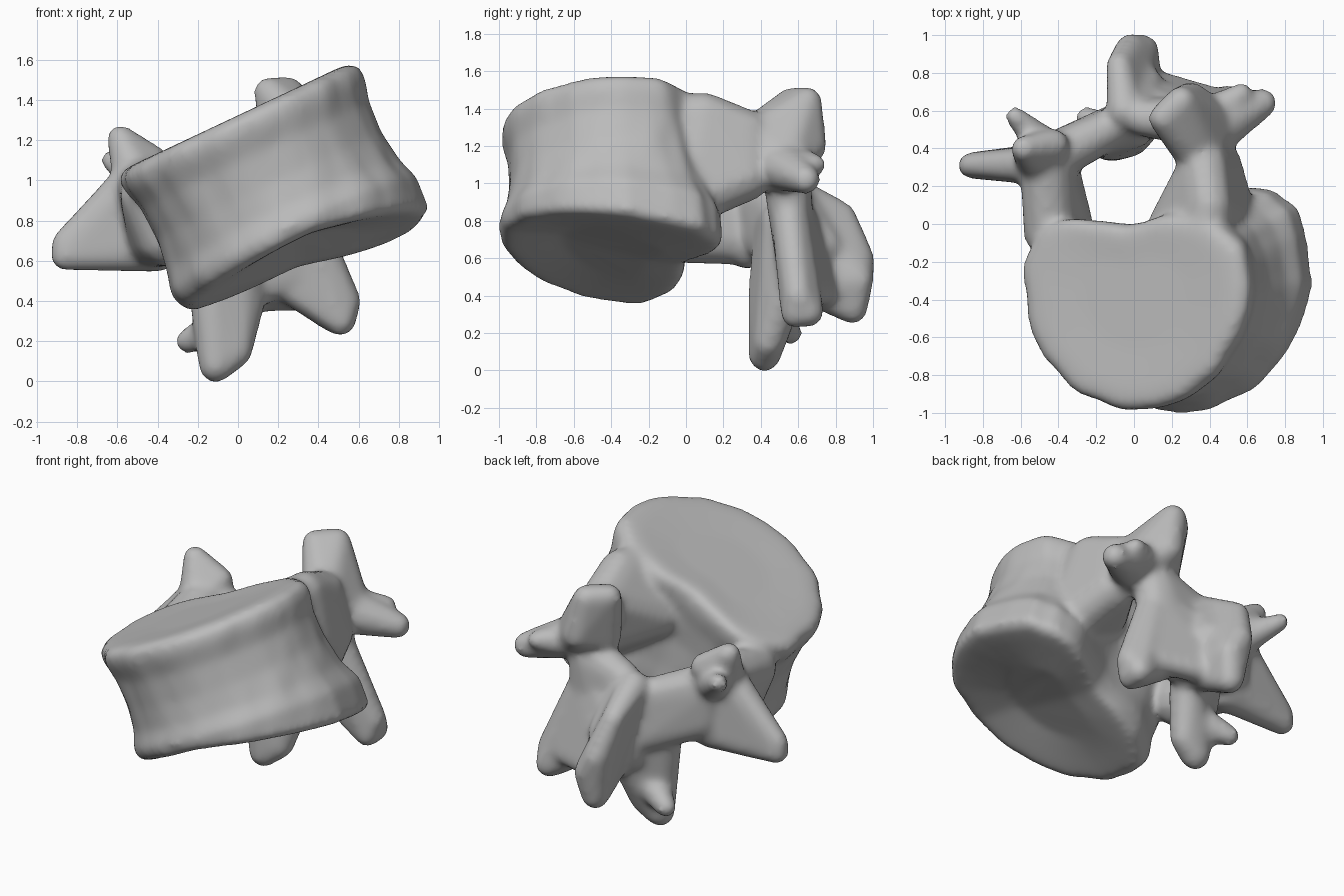
import bpy, bmesh, math
from mathutils import Matrix, Vector, noise

cube = bpy.data.objects.get("Cube")
if cube:
    bpy.data.objects.remove(cube, do_unlink=True)

bone = bpy.data.materials.new("bone_grey")
bone.use_nodes = True
GREY = (0.5, 0.5, 0.5, 1)
bone.diffuse_color = GREY
bone.node_tree.nodes["Principled BSDF"].inputs["Base Color"].default_value = GREY
parts = []


def finish(name, bm):
    bmesh.ops.recalc_face_normals(bm, faces=bm.faces)
    mesh = bpy.data.meshes.new(name)
    bm.to_mesh(mesh)
    bm.free()
    obj = bpy.data.objects.new(name, mesh)
    bpy.context.collection.objects.link(obj)
    parts.append(obj)


def hull(name, *balls):
    """Convex skin stretched over balls given as (x, y, z, radius)."""
    bm = bmesh.new()
    for x, y, z, r in balls:
        bmesh.ops.create_icosphere(bm, subdivisions=2, radius=r,
                                   matrix=Matrix.Translation((x, y, z)))
    out = bmesh.ops.convex_hull(bm, input=bm.verts)
    inside = set(out["geom_interior"] + out["geom_unused"])
    bmesh.ops.delete(bm, geom=[g for g in inside if isinstance(g, bmesh.types.BMVert)],
                     context='VERTS')
    finish(name, bm)


def body():
    """Slightly waisted, twisted drum, D-shaped with a notch at the back."""
    bm = bmesh.new()
    pose = Matrix.Translation((0.16, -0.385, 0.98))
    for angle, axis in ((-3.8, 'X'), (8, 'Z'), (-25.5, 'Y')):
        pose = pose @ Matrix.Rotation(math.radians(angle), 4, axis)
    # (height, outline scale): flat end, rounded rim, waist, rounded rim, flat end
    profile = [(-.37, .45), (-.38, .8), (-.38, .92), (-.35, .99), (-.28, 1.01), (-.17, .95),
               (0, .92), (.17, .93), (.28, .98), (.34, .98), (.375, .92), (.38, .8), (.37, .45)]
    count = 72
    rings = []
    for h, s in profile:
        ring = []
        for i in range(count):
            a = math.tau * i / count
            c, d = math.cos(a), math.sin(a)
            if d > 0:
                x = .67 * math.copysign(abs(c) ** .85, c)
                twist = .4 if x > 0 > h else .2
                y = .48 * d ** .6 * (1 - twist * x / .67 * h / .37)
                y -= .08 * math.exp(-(x / .25) ** 2) * d
            else:
                x, y = .67 * c, -.61 * abs(d) ** 1.15
            rough = 1 + .03 * noise.noise(Vector((c * 5, d * 5, h * 4)))
            tilt = .12 * y * min(h, 0) / .37
            # The lower rim is thicker on the left
            if h < -.3:
                tilt -= .1 * max(x, 0) / .67 * s
            ring.append(bm.verts.new(pose @ Vector((x * s * rough, y * s * rough, h + tilt))))
        rings.append(ring)
    for low, high in zip(rings, rings[1:]):
        for i in range(count):
            j = (i + 1) % count
            bm.faces.new((low[i], low[j], high[j], high[i]))
    bm.faces.new(rings[0])
    bm.faces.new(rings[-1])
    finish("body", bm)


body()

# Left side of the arch
hull("left_pedicle", (.38, -.05, 1.34, .14), (.4, .1, 1.37, .12), (.5, .04, .93, .15),
     (.21, -.01, 1.1, .14), (.37, .32, 1.27, .13), (.43, .32, 1.04, .14))
hull("left_upper_joint", (.34, .38, 1.24, .13), (.43, .52, 1.08, .13), (.15, .56, 1.44, .075),
     (.25, .65, 1.44, .08), (.3, .66, 1.2, .095), (.2, .52, 1.15, .09))
hull("left_side_process", (.4, .48, 1.1, .14), (.5, .58, 1.08, .11), (.68, .64, 1.02, .08))
hull("left_side_spur", (.45, .6, 1.1, .1), (.57, .69, 1.1, .06))
hull("left_lamina", (.05, .56, .95, .1), (.3, .54, 1.02, .13), (.3, .58, .53, .09),
     (.1, .6, .47, .1))
hull("left_lower_joint", (.28, .54, .95, .1), (.53, .6, .4, .085), (.51, .58, .3, .075),
     (.51, .66, .31, .08), (.28, .6, .46, .09), (.4, .61, .36, .075))
hull("left_web", (.42, .66, .42, .07), (.04, .76, .42, .08), (0, .66, .78, .08),
     (.3, .58, .85, .08))

# Right side of the arch
hull("right_pedicle", (-.45, -.04, .92, .14), (-.36, -.02, .72, .15),
     (-.47, .3, .98, .14), (-.42, .3, .69, .13))
hull("right_upper_joint", (-.5, .33, 1.0, .13), (-.585, .4, 1.21, .07), (-.43, .42, 1.09, .09))
hull("right_upper_spur", (-.48, .42, 1.0, .1), (-.63, .57, 1.1, .055))
hull("right_side_process", (-.865, .31, .62, .07), (-.865, .31, .69, .065),
     (-.56, .31, .97, .1), (-.4, .33, .65, .11))
hull("right_lamina", (-.06, .54, .85, .1), (-.05, .55, .6, .11), (-.42, .36, .96, .13),
     (-.4, .37, .74, .12))
hull("right_lower_joint", (-.11, .42, .08, .09), (-.01, .44, .15, .085), (-.2, .46, .8, .1),
     (0, .5, .8, .1), (-.13, .43, .4, .1), (.03, .52, .4, .11))
hull("right_lower_spur", (-.1, .48, .27, .1), (-.25, .56, .2, .065))

# Rear spine, leaning so that its crest lies to the right
hull("rear_spine", (-.05, .6, .93, .1), (-.08, .84, .83, .07), (-.02, .93, .6, .08),
     (.05, .92, .48, .085), (.02, .89, .33, .085), (.06, .64, .46, .1))
hull("rear_spine_base", (0, .58, .93, .1), (.06, .74, .66, .1), (0, .58, .5, .12))

# Fuse the parts into one smooth bone
bpy.ops.object.select_all(action='DESELECT')
for part in parts:
    part.select_set(True)
vertebra = parts[0]
bpy.context.view_layer.objects.active = vertebra
bpy.ops.object.join()
vertebra.name = "vertebra"
remesh = vertebra.modifiers.new("fuse", 'REMESH')
remesh.mode = 'VOXEL'
remesh.voxel_size = 0.02
smooth = vertebra.modifiers.new("soften", 'SMOOTH')
smooth.factor = 0.5
smooth.iterations = 14
for name in ("fuse", "soften"):
    bpy.ops.object.modifier_apply(modifier=name)
vertebra.data.materials.clear()
vertebra.data.materials.append(bone)
bpy.ops.object.shade_smooth()
